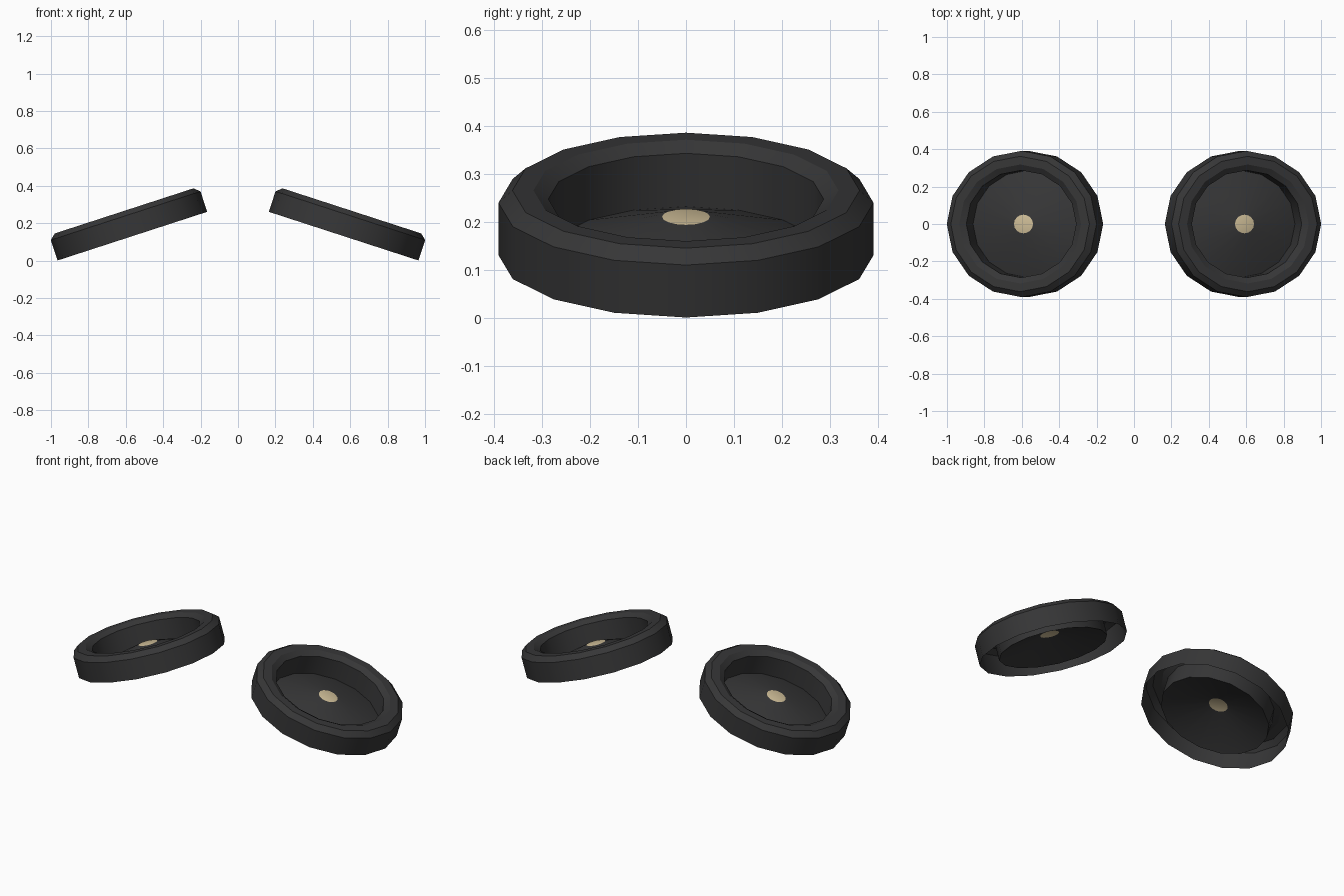
import bpy, bmesh, math
from mathutils import Matrix

if "Cube" in bpy.data.objects:
    bpy.data.objects.remove(bpy.data.objects["Cube"])

SIDES = 16
TILT = math.radians(18)
STRETCH = 1.076  # discs are slightly longer across x

# (radius, height): open skirt, bevelled rim, inner wall, shallow cone, flat cap edge
PROFILE = [(0.391, 0.0), (0.391, 0.115), (0.362, 0.142), (0.318, 0.142),
           (0.287, 0.123), (0.287, 0.006), (0.05, 0.084)]


def material(name, rgb):
    m = bpy.data.materials.new(name)
    m.diffuse_color = (*rgb, 1)
    m.use_nodes = True
    m.node_tree.nodes["Principled BSDF"].inputs["Base Color"].default_value = m.diffuse_color
    return m


black = material("charcoal", (0.037, 0.037, 0.038))
tan = material("tan", (0.62, 0.51, 0.31))


def dish(name, side):
    bm = bmesh.new()
    rings = []
    for r, h in PROFILE:
        ring = []
        for i in range(SIDES):
            a = 2 * math.pi * i / SIDES
            ring.append(bm.verts.new((r * STRETCH * math.cos(a), r * math.sin(a), h)))
        rings.append(ring)
    for low, high in zip(rings, rings[1:]):
        for i in range(SIDES):
            j = (i + 1) % SIDES
            bm.faces.new((low[i], low[j], high[j], high[i]))
    # coloured centre spot
    bm.faces.new(rings[-1]).material_index = 1
    # tilt outward and place on its side
    bm.transform(Matrix.Translation((side * 0.565, 0, 0.1305))
                 @ Matrix.Rotation(side * TILT, 4, 'Y'))
    mesh = bpy.data.meshes.new(name)
    bm.to_mesh(mesh)
    bm.free()
    mesh.materials.append(black)
    mesh.materials.append(tan)
    ob = bpy.data.objects.new(name, mesh)
    bpy.context.collection.objects.link(ob)
    bpy.ops.object.select_all(action='DESELECT')
    ob.select_set(True)
    bpy.context.view_layer.objects.active = ob
    bpy.ops.object.shade_smooth_by_angle(angle=math.radians(30))


dish("right_dish", 1)
dish("left_dish", -1)
